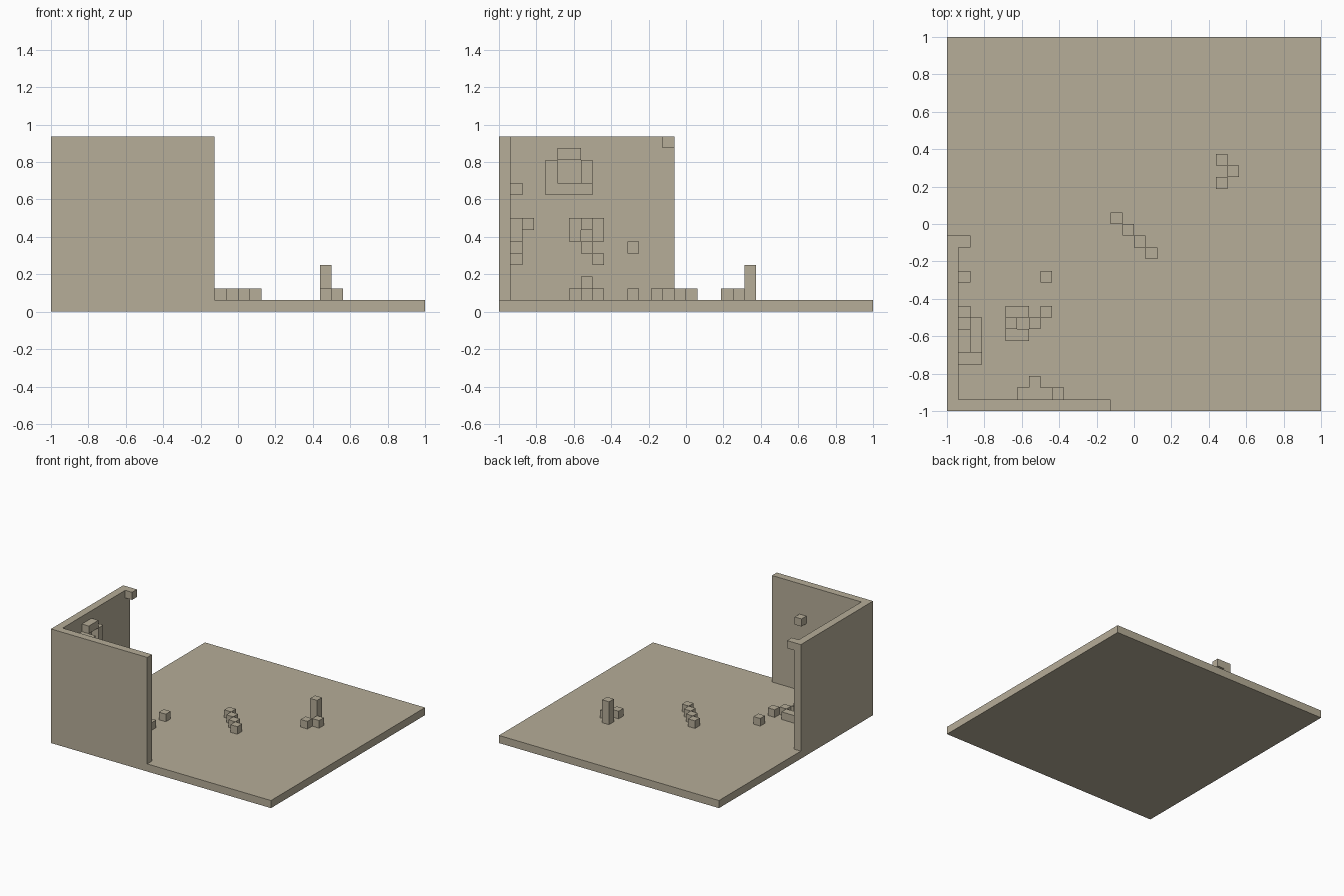
import bpy
import bmesh

cube = bpy.data.objects.get("Cube")
if cube:
    bpy.data.objects.remove(cube, do_unlink=True)

U = 1 / 16  # one grid cell; the floor is 32 cells wide

stone = bpy.data.materials.new("tan stone")
stone.use_nodes = True
colour = (0.468, 0.418, 0.314, 1)
stone.diffuse_color = colour
stone.node_tree.nodes["Principled BSDF"].inputs["Base Color"].default_value = colour


def blocks(name, boxes):
    """One object from boxes given as (cell x, y, z, size x, y, z)."""
    bm = bmesh.new()
    for x, y, z, sx, sy, sz in boxes:
        verts = bmesh.ops.create_cube(bm, size=1)["verts"]
        for v in verts:
            v.co.x = (x + (v.co.x + 0.5) * sx) * U - 1
            v.co.y = (y + (v.co.y + 0.5) * sy) * U - 1
            v.co.z = (z + (v.co.z + 0.5) * sz) * U
    mesh = bpy.data.meshes.new(name)
    bm.to_mesh(mesh)
    bm.free()
    mesh.materials.append(stone)
    obj = bpy.data.objects.new(name, mesh)
    bpy.context.collection.objects.link(obj)
    return obj


# Floor and the two walls meeting at a corner
blocks("floor", [(0, 0, 0, 32, 32, 1)])
blocks("front_wall", [(0, 0, 1, 14, 1, 14)])
blocks("side_wall", [(0, 1, 1, 1, 14, 14)])
blocks("side_wall_top_block", [(1, 14, 14, 1, 1, 1)])

# Diagonal row of cubes on the floor
blocks("diagonal_row", [(14 + i, 16 - i, 1, 1, 1, 1) for i in range(4)])

# Short pillar with two cubes
blocks("pillar", [(23, 21, 1, 1, 1, 3)])
blocks("pillar_cubes", [(24, 20, 1, 1, 1, 1), (23, 19, 1, 1, 1, 1)])

# Block ornament repeated on the floor and both walls:
# (across, down, size across, size down, height)
ornament = [(0, 0, 1, 2, 1), (2, 0, 1, 2, 1), (1, 0, 1, 1, 2),
            (1, 2, 1, 1, 1), (2, 3, 1, 1, 1)]
blocks("floor_ornament", [(5 + d, 6 + a, 1, sd, sa, h)
                          for a, d, sa, sd, h in ornament])
blocks("side_wall_ornament", [(1, 6 + a, 8 - d - sd, h, sa, sd)
                              for a, d, sa, sd, h in ornament])
blocks("front_wall_ornament", [(6 + a, 1, 8 - d - sd, sa, h, sd)
                               for a, d, sa, sd, h in ornament])

# Single cubes beside the ornaments
blocks("floor_cube", [(8, 11, 1, 1, 1, 1)])
blocks("side_wall_cube", [(1, 11, 5, 1, 1, 1)])
blocks("front_wall_cube", [(9, 1, 10, 1, 1, 1)])

# Open niche high on the side wall: ledge, two jambs and a raised lintel
blocks("niche_ledge", [(1, 5, 10, 2, 3, 1)])
blocks("niche_deep_jamb", [(1, 4, 10, 2, 1, 3)])
blocks("niche_shallow_jamb", [(1, 7, 11, 1, 1, 2)])
blocks("niche_lintel", [(1, 5, 13, 1, 2, 1)])
